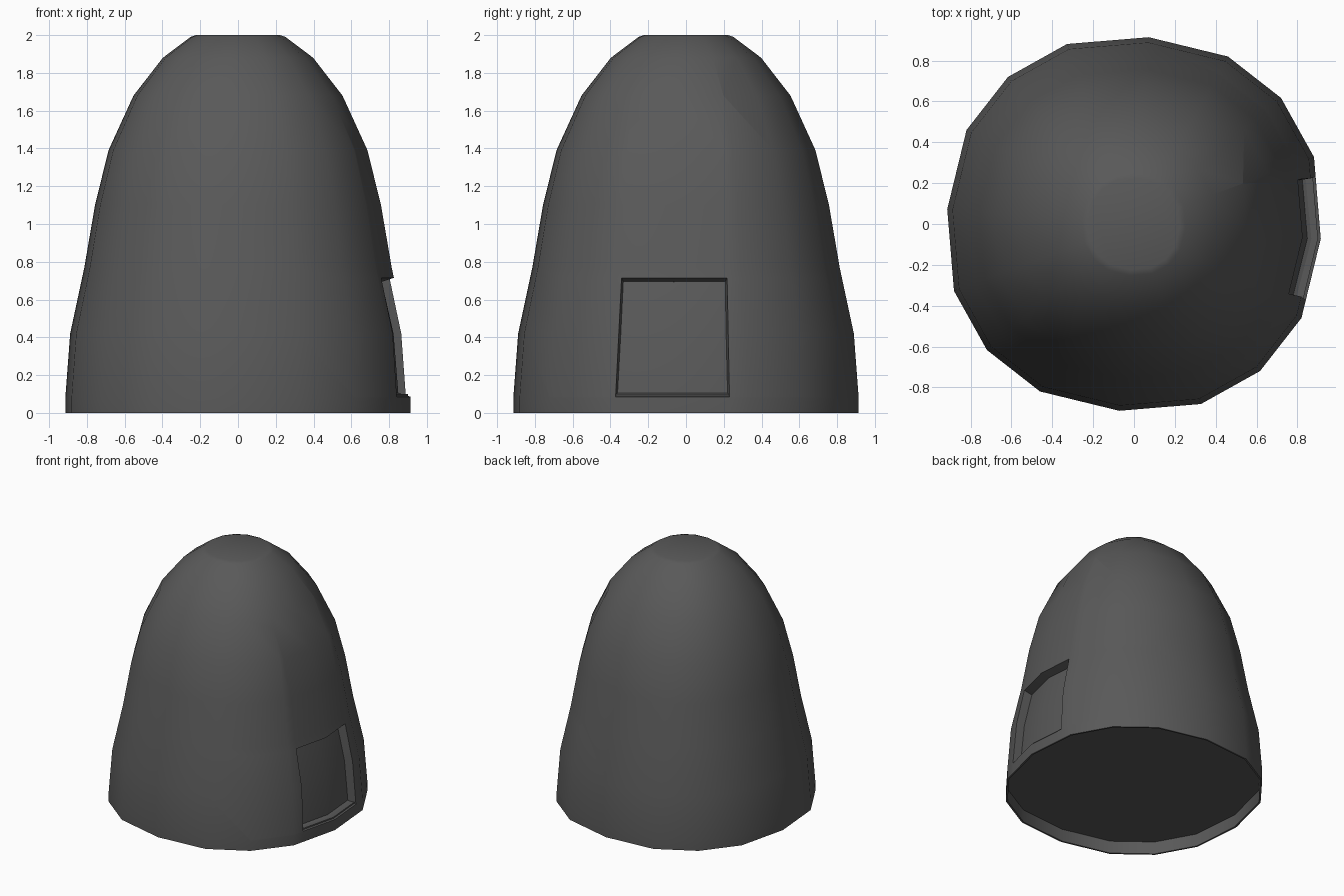
import bpy
import bmesh
import math
from mathutils import Vector

if "Cube" in bpy.data.objects:
    bpy.data.objects.remove(bpy.data.objects["Cube"], do_unlink=True)

# Single dark grey material
grey = bpy.data.materials.new("dark grey")
grey.use_nodes = True
colour = (0.1, 0.1, 0.1, 1.0)
grey.diffuse_color = colour
grey.node_tree.nodes["Principled BSDF"].inputs["Base Color"].default_value = colour

# One quarter of the sixteen-sided outline, as (angle, radius)
quarter = [(-4.5, 0.917), (20.4, 0.94), (40.6, 0.948), (60.7, 0.94)]
outline = [(math.radians(a + 90 * q), r) for q in range(4) for a, r in quarter]

# Profile as (scale, height), from the recessed floor over the rim to the top
profile = [(0.985, 0.1), (0.985, 0), (1, 0), (1, 0.08), (0.972, 0.42),
           (0.89, 0.77), (0.828, 1.1), (0.75, 1.39), (0.605, 1.68),
           (0.435, 1.88), (0.275, 1.99), (0.245, 2)]

bm = bmesh.new()
rings = [[bm.verts.new((s * r * math.cos(a), s * r * math.sin(a), z))
          for a, r in outline] for s, z in profile]
count = len(outline)
for low, high in zip(rings, rings[1:]):
    for i in range(count):
        j = (i + 1) % count
        bm.faces.new((low[i], low[j], high[j], high[i]))
bm.faces.new(rings[-1])
bm.faces.new(rings[0][::-1])
bmesh.ops.recalc_face_normals(bm, faces=bm.faces)


# Cut the outline of the recessed window into the left side
def on_left(face):
    c = face.calc_center_median()
    return c.x > 0.5 and face.normal.x > 0.5 and abs(c.y) < 0.7


cuts = [((0, 0, 0.085), (0, 0, 1)), ((0, 0, 0.715), (0, 0, 1)),
        ((0, -0.372, 0.1), (0, 1, -0.05)), ((0, 0.23, 0.1), (0, 1, 0.02))]
for point, normal in cuts:
    faces = [f for f in bm.faces if on_left(f)]
    edges = {e for f in faces for e in f.edges}
    verts = {v for f in faces for v in f.verts}
    bmesh.ops.bisect_plane(bm, geom=faces + list(edges) + list(verts), dist=1e-5,
                           plane_co=Vector(point), plane_no=Vector(normal).normalized())

# Sink the window panel, with sloping lips around it
panel = [f for f in bm.faces if on_left(f)
         and -0.37 < f.calc_center_median().y < 0.23
         and 0.085 < f.calc_center_median().z < 0.715]
bmesh.ops.inset_region(bm, faces=panel, thickness=0.004, depth=0)
for v in {v for f in panel for v in f.verts}:
    v.co.x -= 0.065
    v.co.y = -0.07 + (v.co.y + 0.07) * 0.975
    v.co.z = 0.405 + (v.co.z - 0.405) * 0.945

mesh = bpy.data.meshes.new("domed_shell")
bm.to_mesh(mesh)
bm.free()
mesh.materials.append(grey)
shell = bpy.data.objects.new("domed_shell", mesh)
bpy.context.collection.objects.link(shell)

bpy.ops.object.select_all(action="DESELECT")
shell.select_set(True)
bpy.context.view_layer.objects.active = shell
bpy.ops.object.shade_smooth_by_angle(angle=math.radians(40))
